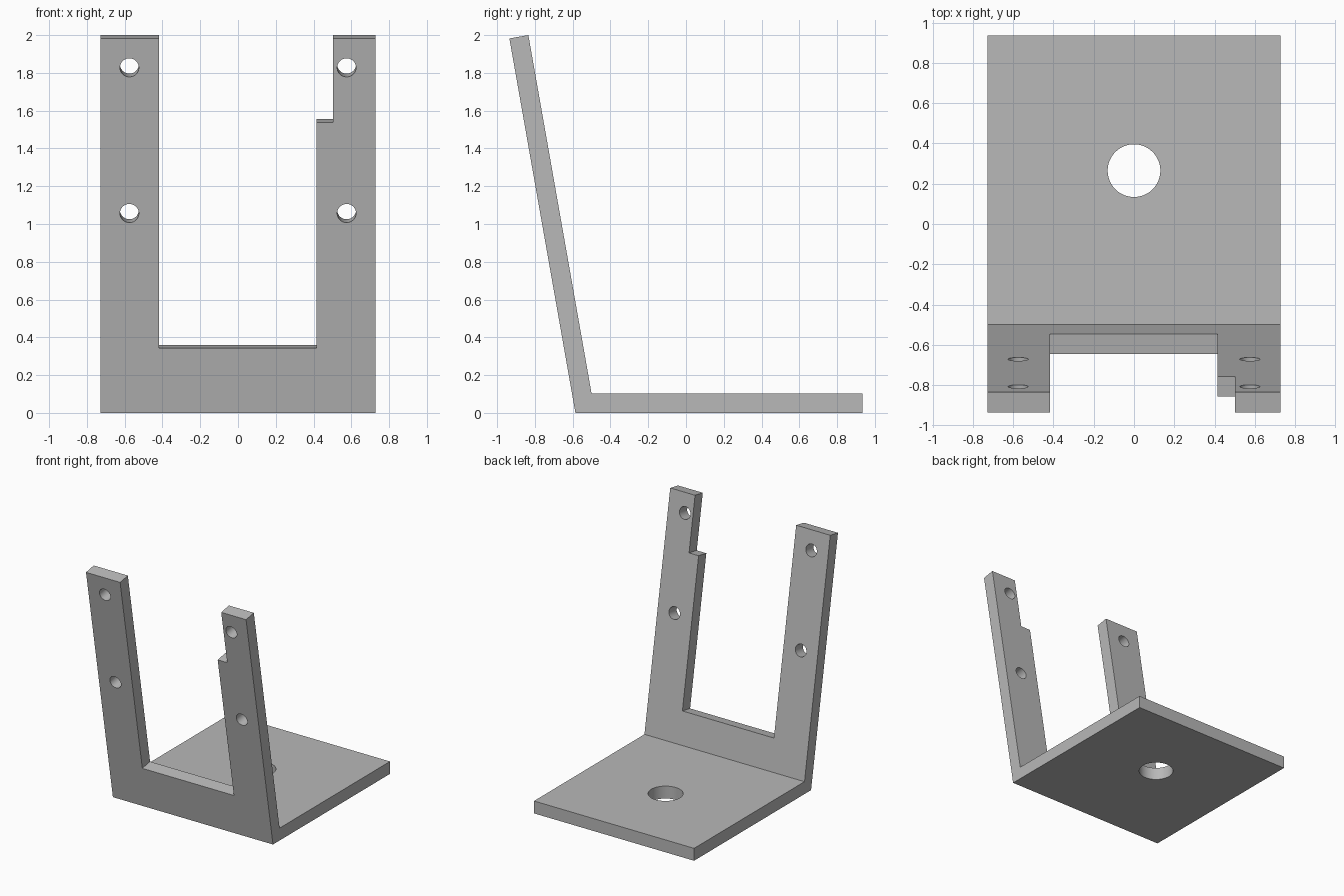
import bpy, bmesh
from math import radians, sin, cos, tan
from mathutils import Matrix, Vector

cube = bpy.data.objects.get("Cube")
if cube:
    bpy.data.objects.remove(cube, do_unlink=True)

HALF_W, THICK, HEIGHT, DEPTH = 0.728, 0.102, 2.0, 0.935
TILT = radians(10)
LENGTH = (HEIGHT - THICK * sin(TILT)) / cos(TILT)
HEEL_Y = -DEPTH + LENGTH * sin(TILT)

# Frame of the leaning plate: local z runs up it, local y through its thickness
PLATE = Matrix.Translation((0, HEEL_Y, 0)) @ Matrix.Rotation(TILT, 4, "X")

grey = bpy.data.materials.new("plain grey")
grey.use_nodes = True
colour = (0.48, 0.48, 0.48, 1)
grey.diffuse_color = colour
grey.node_tree.nodes["Principled BSDF"].inputs["Base Color"].default_value = colour


def add_object(name, bm):
    bmesh.ops.recalc_face_normals(bm, faces=bm.faces)
    mesh = bpy.data.meshes.new(name)
    bm.to_mesh(mesh)
    bm.free()
    mesh.materials.append(grey)
    obj = bpy.data.objects.new(name, mesh)
    bpy.context.collection.objects.link(obj)
    return obj


def cut(target, bm):
    cutter = add_object("cutter", bm)
    cutter.hide_render = True
    mod = target.modifiers.new("cut", "BOOLEAN")
    mod.operation = "DIFFERENCE"
    mod.solver = "EXACT"
    mod.object = cutter
    bpy.context.view_layer.objects.active = target
    bpy.ops.object.modifier_apply(modifier=mod.name)
    bpy.data.objects.remove(cutter, do_unlink=True)


def box(x0, x1, z0, z1):
    bm = bmesh.new()
    size = Matrix.Diagonal((x1 - x0, 0.5, z1 - z0, 1))
    place = Matrix.Translation(((x0 + x1) / 2, THICK / 2, (z0 + z1) / 2))
    bmesh.ops.create_cube(bm, size=1, matrix=PLATE @ place @ size)
    return bm


def rod(radius, matrix):
    bm = bmesh.new()
    bmesh.ops.create_cone(bm, cap_ends=True, segments=48, radius1=radius,
                          radius2=radius, depth=0.4, matrix=matrix)
    return bm


# Bent side profile, extruded across the width
inner = PLATE @ Vector((0, THICK, 0))
bend_y = inner.y - (THICK - inner.z) * tan(TILT)
top_back = PLATE @ Vector((0, THICK, LENGTH))
top_front = PLATE @ Vector((0, 0, LENGTH))
profile = [(HEEL_Y, 0), (DEPTH, 0), (DEPTH, THICK), (bend_y, THICK),
           top_back.yz, top_front.yz]
bm = bmesh.new()
face = bm.faces.new([bm.verts.new((-HALF_W, y, z)) for y, z in profile])
side = bmesh.ops.extrude_face_region(bm, geom=[face])
bmesh.ops.translate(bm, vec=(2 * HALF_W, 0, 0),
                    verts=[v for v in side["geom"] if isinstance(v, bmesh.types.BMVert)])
bracket = add_object("angled_bracket", bm)

# Opening between the arms, and the notch on the left arm
cut(bracket, box(-0.418, 0.415, 0.348, 2.3))
cut(bracket, box(0.3, 0.502, 1.562, 2.3))

# Screw holes through the arms
for x in (-0.575, 0.575):
    for z in (1.073, 1.856):
        cut(bracket, rod(0.05, PLATE @ Matrix.Translation((x, THICK / 2, z))
                         @ Matrix.Rotation(radians(90), 4, "X")))

# Large hole through the base
cut(bracket, rod(0.131, Matrix.Translation((0, 0.265, THICK / 2))))

# Smooth hole walls, crisp edges
bpy.ops.object.select_all(action="DESELECT")
bracket.select_set(True)
bpy.context.view_layer.objects.active = bracket
bpy.ops.object.shade_smooth_by_angle(angle=radians(30))
